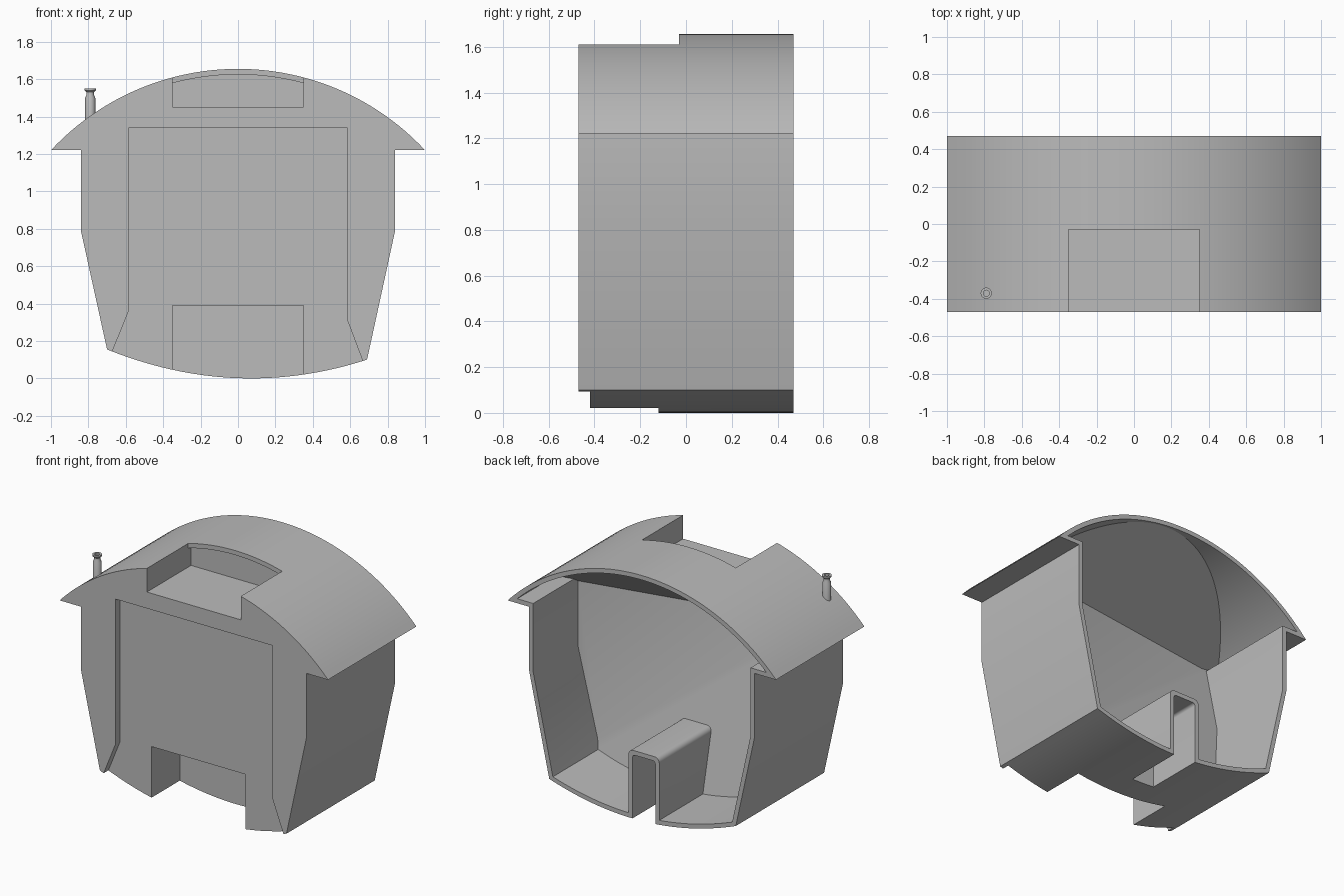
import bpy, bmesh, math
from mathutils import Vector

if "Cube" in bpy.data.objects:
    bpy.data.objects.remove(bpy.data.objects["Cube"], do_unlink=True)

BACK = 0.47          # half depth of the body
ROOF_R, ROOF_Z = 1.367, 0.288
WALL = 0.03

grey = bpy.data.materials.new("plain grey")
grey.use_nodes = True
grey.diffuse_color = (0.5, 0.5, 0.5, 1)
grey.node_tree.nodes["Principled BSDF"].inputs["Base Color"].default_value = (0.5, 0.5, 0.5, 1)


def make(name, bm):
    bmesh.ops.recalc_face_normals(bm, faces=bm.faces)
    mesh = bpy.data.meshes.new(name)
    bm.to_mesh(mesh)
    bm.free()
    mesh.materials.append(grey)
    ob = bpy.data.objects.new(name, mesh)
    bpy.context.collection.objects.link(ob)
    return ob


def prism(profile, y0, y1):
    """Extrude an (x, z) outline along y."""
    bm = bmesh.new()
    face = bm.faces.new([bm.verts.new((x, y0, z)) for x, z in profile])
    ext = bmesh.ops.extrude_face_region(bm, geom=[face])
    moved = [v for v in ext["geom"] if isinstance(v, bmesh.types.BMVert)]
    bmesh.ops.translate(bm, vec=(0, y1 - y0, 0), verts=moved)
    return bm


def roof_arc(r, half, n=48):
    a = math.asin(half / r)
    angles = [a - 2 * a * i / n for i in range(n + 1)]
    return [(r * math.sin(t), ROOF_Z + r * math.cos(t)) for t in angles]


def shell_outline(t):
    """Outline of the body, pulled inwards by t."""
    r, eave = ROOF_R - t, 1.22 + t
    half = math.sqrt(r * r - (eave - ROOF_Z) ** 2)
    side = 0.84 - t
    lo, hi = -0.70 + t * 0.9, 0.69 - t * 0.9
    bottom = []
    for i in range(25):
        x = lo + (hi - lo) * i / 24
        bottom.append((x, 0.261 * (x - 0.07) ** 2 + t))
    return (roof_arc(r, half) + [(-side, eave), (-side, 0.79)]
            + bottom + [(side, 0.79), (side, eave)])


def arch(half, top, radius, cx=-0.015):
    """Upright slot outline with rounded upper corners."""
    pts = [(cx - half, -0.5), (cx + half, -0.5)]
    for sx, start in ((1, 0), (-1, math.pi / 2)):
        for i in range(7):
            t = start + math.pi / 2 * i / 6
            pts.append((cx + sx * (half - radius) + radius * math.cos(t),
                        top - radius + radius * math.sin(t)))
    return pts


def box(x, z0, z1):
    return [(-x, z0), (x, z0), (x, z1), (-x, z1)]


def cut(target, bm, name):
    cutter = make(name, bm)
    cutter.hide_render = True
    mod = target.modifiers.new(name, "BOOLEAN")
    mod.operation, mod.solver, mod.object = "DIFFERENCE", "EXACT", cutter
    bpy.context.view_layer.objects.active = target
    bpy.ops.object.modifier_apply(modifier=mod.name)
    bpy.data.objects.remove(cutter, do_unlink=True)


# Solid body with arched roof and tapered walls
body = make("body_shell", prism(shell_outline(0), -BACK, BACK))

# Front openings: shallow panel, bottom notch, roof notch with undercut lip
panel = [(-0.77, -0.1), (0.74, -0.1), (0.585, 0.31), (0.585, 1.34), (-0.585, 1.34), (-0.585, 0.36)]
cut(body, prism(panel, -1, -0.42), "panel_cutter")
cut(body, prism(box(0.35, -0.5, 0.39), -1, -0.12), "bottom_notch_cutter")
cut(body, prism(box(0.35, 1.45, 2), -1, -0.03), "roof_notch_cutter")
lip = roof_arc(ROOF_R - WALL, 0.35, 16) + [(-0.35, 1.45), (0.35, 1.45)]
cut(body, prism(lip, -1, 0), "lip_cutter")

# Rear cavity, closed by three slanted planes: depth = d0 + a*x + b*z
bm = prism(shell_outline(WALL), -BACK, 1)
for d0, a, b in ((0.61, -0.167, 0), (0.455, 0, 0.226), (2.47, -0.2, -1.5)):
    bmesh.ops.bisect_plane(bm, geom=bm.verts[:] + bm.edges[:] + bm.faces[:],
                           plane_co=(0, BACK - d0, 0), plane_no=Vector((-a, -1, -b)).normalized(),
                           clear_outer=True)
    bmesh.ops.holes_fill(bm, edges=[e for e in bm.edges if e.is_boundary])
cavity = make("cavity_cutter", bm)
cut(cavity, prism(arch(0.115, 0.46, 0.035), -0.3, 1.5), "channel_block")
bm = bmesh.new()
bm.from_mesh(cavity.data)
bpy.data.objects.remove(cavity, do_unlink=True)
cut(body, bm, "cavity_cutter")

# Open slot through the channel
cut(body, prism(arch(0.085, 0.43, 0.02), 0.07, 1), "slot_cutter")

# Small flared pipe on the roof
rings = [(0.027, 1.3), (0.027, 1.5), (0.02, 1.515), (0.02, 1.53), (0.03, 1.54),
         (0.03, 1.55), (0.016, 1.55), (0.016, 1.45)]
bm = bmesh.new()
loops = []
for r, z in rings:
    loops.append([bm.verts.new((-0.79 + r * math.cos(k * math.tau / 24),
                                -0.37 + r * math.sin(k * math.tau / 24), z)) for k in range(24)])
for lower, upper in zip(loops, loops[1:]):
    for k in range(24):
        j = (k + 1) % 24
        bm.faces.new((lower[k], lower[j], upper[j], upper[k]))
bm.faces.new(loops[0])
bm.faces.new(loops[-1])
pipe = make("roof_pipe", bm)

# Smooth curved surfaces, keep edges sharp
for ob in (body, pipe):
    bpy.ops.object.select_all(action="DESELECT")
    ob.select_set(True)
    bpy.context.view_layer.objects.active = ob
    bpy.ops.object.shade_smooth_by_angle(angle=math.radians(25))
